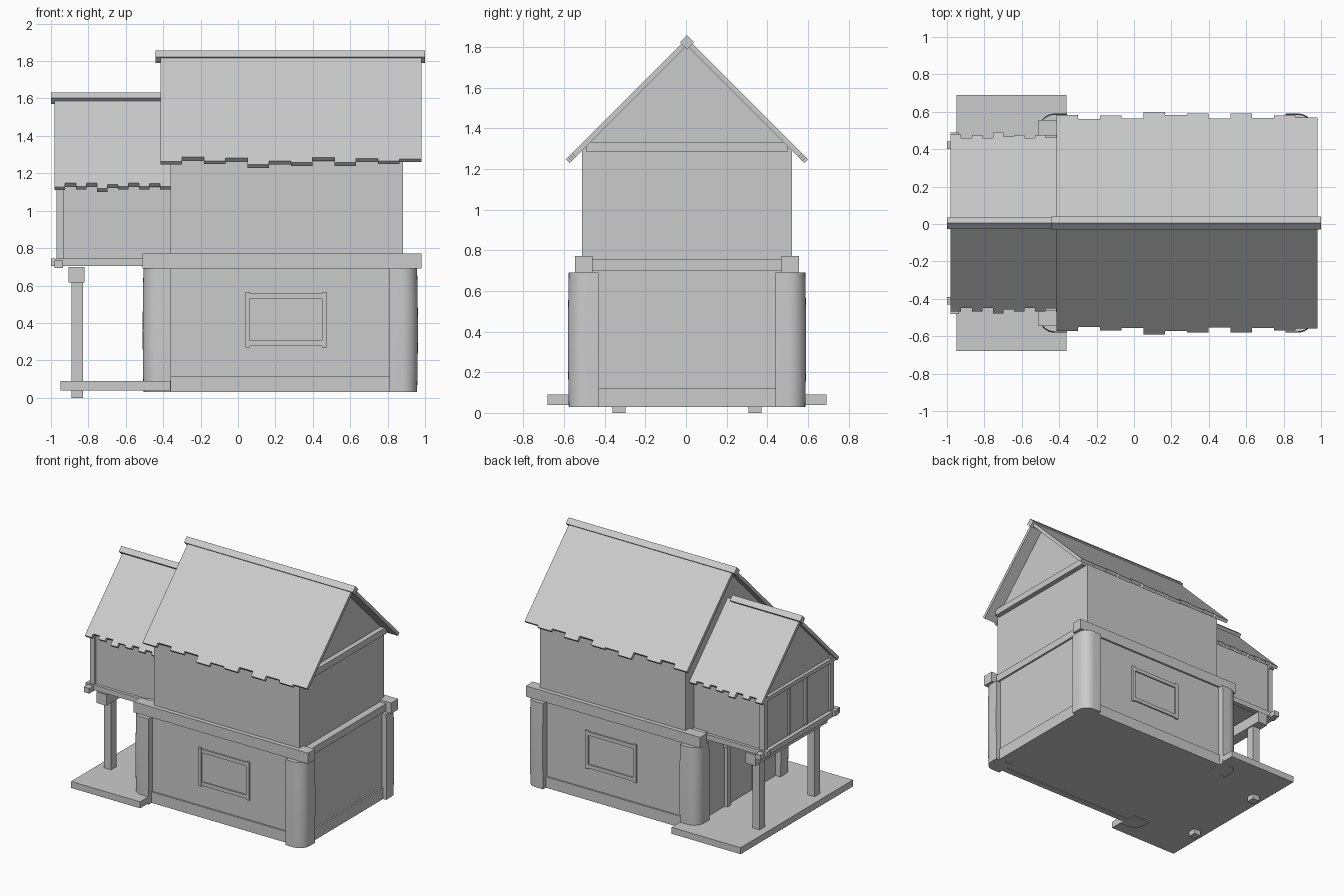
import bpy, bmesh, math

if "Cube" in bpy.data.objects:
    bpy.data.objects.remove(bpy.data.objects["Cube"])

CY = 0.005  # centre line of the house


def mesh_object(name, bm):
    bmesh.ops.recalc_face_normals(bm, faces=bm.faces)
    me = bpy.data.meshes.new(name)
    bm.to_mesh(me)
    bm.free()
    ob = bpy.data.objects.new(name, me)
    bpy.context.collection.objects.link(ob)
    return ob


def box(name, x0, x1, y0, y1, z0, z1):
    bm = bmesh.new()
    bmesh.ops.create_cube(bm, size=1)
    for v in bm.verts:
        v.co = ((x0 + x1) / 2 + v.co.x * (x1 - x0),
                CY + (y0 + y1) / 2 + v.co.y * (y1 - y0),
                (z0 + z1) / 2 + v.co.z * (z1 - z0))
    return mesh_object(name, bm)


def pair(name, x0, x1, y0, y1, z0, z1):
    """Same box on the front and back sides."""
    box("front_" + name, x0, x1, -y1, -y0, z0, z1)
    box("back_" + name, x0, x1, y0, y1, z0, z1)


def prism(name, profile, x0, x1):
    """Extrude a (y, z) profile along x."""
    bm = bmesh.new()
    f = bm.faces.new([bm.verts.new((x0, y + CY, z)) for y, z in profile])
    ext = bmesh.ops.extrude_face_region(bm, geom=[f])["geom"]
    for v in ext:
        if isinstance(v, bmesh.types.BMVert):
            v.co.x = x1
    # close the starting end if the extrusion removed it
    bmesh.ops.holes_fill(bm, edges=[e for e in bm.edges if e.is_boundary])
    return mesh_object(name, bm)


def gabled(name, x0, x1, w, z0, peak):
    prism(name, [(-w, z0), (w, z0), (w, peak - w), (0, peak), (-w, peak - w)], x0, x1)


def roof(name, x0, x1, apex, tips, t=0.025):
    """45 degree slopes whose planks end at uneven heights."""
    c, step = t * math.sqrt(0.5), (x1 - x0) / len(tips)
    outline = [(x0, 0)]
    for i, tip in enumerate(tips):
        outline += [(x0 + i * step, tip), (x0 + (i + 1) * step, tip)]
    outline.append((x1, 0))
    for side, s in (("front", -1), ("back", 1)):
        bm = bmesh.new()
        top = [bm.verts.new((x, CY + s * y, apex - y)) for x, y in outline]
        low = [bm.verts.new((x, CY + s * (y - c if y else 0), apex - y - (c if y else 2 * c)))
               for x, y in outline]
        bm.faces.new(top)
        bm.faces.new(low[::-1])
        n = len(top)
        for i in range(n):
            j = (i + 1) % n
            bm.faces.new((top[i], low[i], low[j], top[j]))
        mesh_object(f"{side}_{name}", bm)


def ridge(name, x0, x1, z, r):
    prism(name, [(-r, z), (0, z - r), (r, z), (0, z + r)], x0, x1)


def corner_post(name, cx, sx, sy):
    """Stone post, rounded on its outward corner and slightly bulged."""
    a, r = 0.075, 0.085
    pts = [(-a, -a), (a, -a)]
    pts += [(a - r + r * math.cos(k * math.pi / 16), a - r + r * math.sin(k * math.pi / 16))
            for k in range(9)]
    pts.append((-a, a))
    bm = bmesh.new()
    rings = []
    for i in range(9):
        u = i / 8
        s = 0.965 + 0.04 * math.sin(math.pi * (0.1 + 0.8 * u))
        rings.append([bm.verts.new((cx + sx * (-a + (x + a) * s),
                                    CY + sy * (0.510 - a + (y + a) * s),
                                    0.03 + 0.66 * u)) for x, y in pts])
    n = len(pts)
    for lo, hi in zip(rings, rings[1:]):
        for i in range(n):
            bm.faces.new((lo[i], lo[(i + 1) % n], hi[(i + 1) % n], hi[i]))
    bm.faces.new(rings[0][::-1])
    bm.faces.new(rings[-1])
    ob = mesh_object(name, bm)
    bpy.ops.object.select_all(action="DESELECT")
    bpy.context.view_layer.objects.active = ob
    ob.select_set(True)
    bpy.ops.object.shade_smooth_by_angle(angle=math.radians(40))


# Ground floor and plinth
box("ground_floor", -0.465, 0.92, -0.535, 0.535, 0.035, 0.72)
pair("plinth", -0.36, 0.88, 0.50, 0.547, 0.03, 0.115)
box("right_plinth", 0.88, 0.932, -0.50, 0.50, 0.03, 0.12)
for nx, cx, sx in (("left", -0.434, -1), ("right", 0.886, 1)):
    for ny, sy in (("front", -1), ("back", 1)):
        corner_post(f"{ny}_{nx}_corner_post", cx, sx, sy)

# Floor beams
pair("floor_beam", -0.51, 0.98, 0.465, 0.55, 0.69, 0.772)
box("right_floor_beam", 0.85, 0.935, -0.47, 0.47, 0.70, 0.755)
box("left_floor_beam", -0.475, -0.36, -0.47, 0.47, 0.70, 0.755)

# Window panels on both long sides
pair("window_left_stile", 0.04, 0.065, 0.52, 0.549, 0.27, 0.565)
pair("window_right_stile", 0.45, 0.475, 0.52, 0.549, 0.27, 0.565)
pair("window_top_rail", 0.065, 0.45, 0.52, 0.546, 0.53, 0.558)
pair("window_bottom_rail", 0.065, 0.45, 0.52, 0.546, 0.277, 0.305)

# Upper floor, tie beams and main roof
gabled("upper_floor", -0.36, 0.882, 0.516, 0.70, 1.81)
box("right_tie_beam", 0.86, 0.92, -0.495, 0.495, 1.283, 1.332)
roof("main_roof", -0.415, 0.98, 1.842,
     [0.578, 0.556, 0.575, 0.56, 0.595, 0.577, 0.585, 0.558, 0.585, 0.562, 0.575, 0.565])
ridge("main_ridge", -0.44, 1.0, 1.823, 0.034)

# Overhanging side room
gabled("side_room", -0.95, -0.36, 0.412, 0.715, 1.57)
roof("side_roof", -0.98, -0.36, 1.602,
     [0.474, 0.454, 0.472, 0.454, 0.484, 0.462, 0.472, 0.454, 0.472, 0.457, 0.472])
ridge("side_ridge", -1.0, -0.40, 1.602, 0.031)
pair("room_corner_stud", -0.97, -0.93, 0.385, 0.425, 0.745, 1.16)
pair("room_window_stud", -0.965, -0.94, 0.09, 0.115, 0.745, 1.12)
box("room_tie_beam", -0.975, -0.93, -0.435, 0.435, 1.115, 1.145)
pair("room_sill_beam", -1.0, -0.36, 0.395, 0.435, 0.705, 0.745)
box("room_end_beam", -0.98, -0.935, -0.485, 0.485, 0.695, 0.735)

# Porch: deck, supports and door frame
box("porch_deck", -0.95, -0.36, -0.685, 0.685, 0.04, 0.09)
pair("porch_post", -0.89, -0.83, 0.303, 0.367, 0.0, 0.63)
box("porch_cross_beam", -0.905, -0.82, -0.44, 0.44, 0.615, 0.70)
pair("door_jamb", -0.49, -0.45, 0.145, 0.19, 0.09, 0.55)
box("door_lintel", -0.495, -0.45, -0.20, 0.20, 0.55, 0.595)
